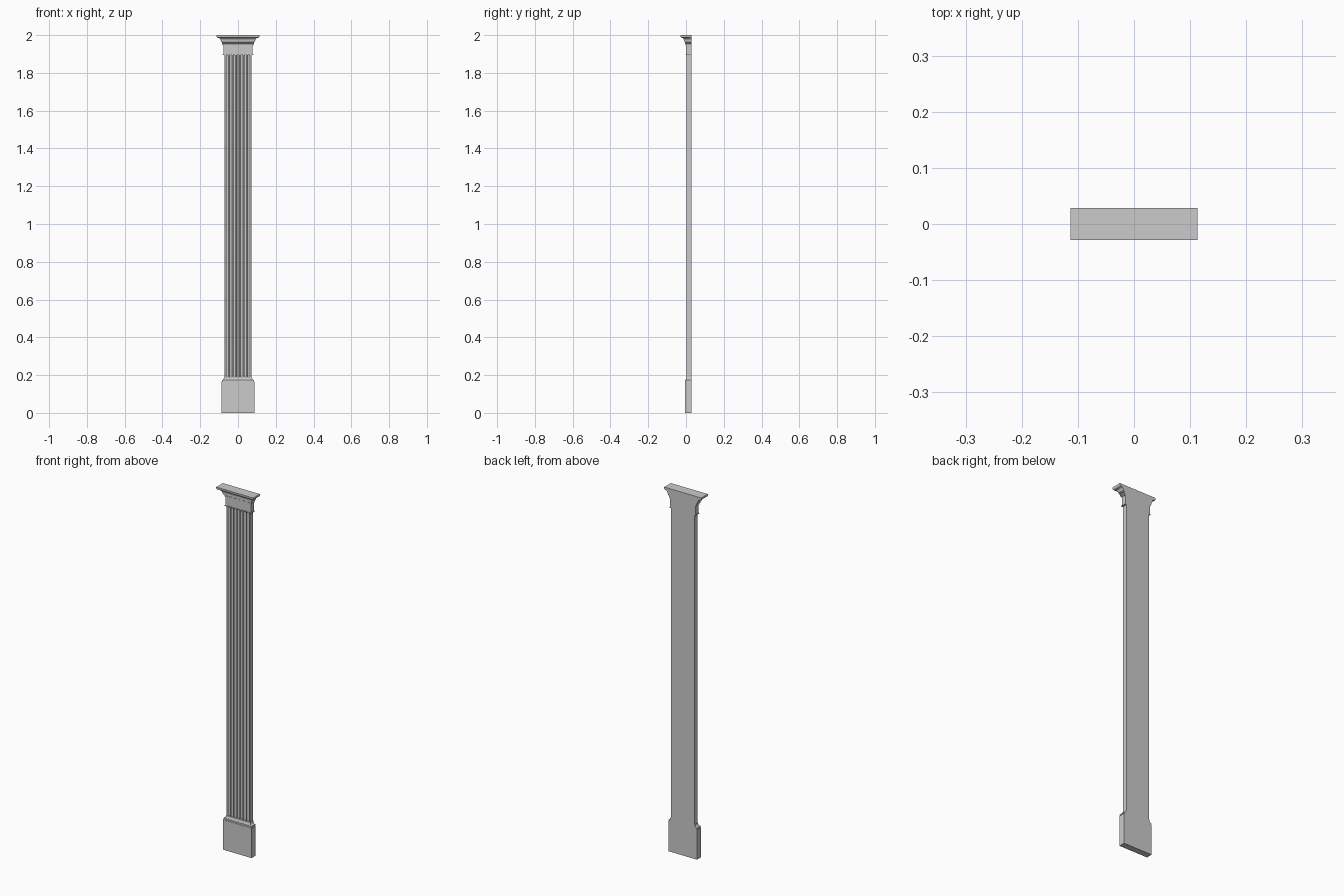
import bpy, bmesh, math

if "Cube" in bpy.data.objects:
    bpy.data.objects.remove(bpy.data.objects["Cube"])

BACK = 0.0285


def finish(name, bm, smooth=False):
    bmesh.ops.recalc_face_normals(bm, faces=bm.faces[:])
    mesh = bpy.data.meshes.new(name)
    bm.to_mesh(mesh)
    bm.free()
    ob = bpy.data.objects.new(name, mesh)
    bpy.context.collection.objects.link(ob)
    if smooth:
        bpy.ops.object.select_all(action='DESELECT')
        bpy.context.view_layer.objects.active = ob
        ob.select_set(True)
        bpy.ops.object.shade_smooth_by_angle(angle=math.radians(35))
    return ob


def wrap(name, profile, smooth=False):
    """Flat-backed moulding: profile rows are (half width, front y, z)."""
    bm = bmesh.new()
    rings = [[bm.verts.new(p) for p in
              ((-h, BACK, z), (-h, f, z), (h, f, z), (h, BACK, z))]
             for h, f, z in profile]
    for a, b in zip(rings, rings[1:]):
        for i in range(4):
            j = (i + 1) % 4
            bm.faces.new((a[i], a[j], b[j], b[i]))
    bm.faces.new(rings[0])
    bm.faces.new(rings[-1])
    return finish(name, bm, smooth)


def arc(h0, z0, h1, z1, n=6, concave=True):
    """Quarter-ellipse run of (half width, z) points."""
    pts = []
    for i in range(n + 1):
        t = i / n * math.pi / 2
        u, v = (1 - math.cos(t), math.sin(t)) if concave else (math.sin(t), 1 - math.cos(t))
        pts.append((h0 + (h1 - h0) * u, z0 + (z1 - z0) * v))
    return pts


# Plinth block
wrap("plinth", [(0.087, -0.006, 0), (0.087, -0.006, 0.165)])

# Base moulding: fillet, then a curve sweeping in to the shaft
base = [(0.084, 0.165), (0.084, 0.169), (0.086, 0.169), (0.086, 0.174)]
base += arc(0.084, 0.174, 0.074, 0.190, concave=False)
wrap("base_moulding", [(h, 0.003 - (h - 0.0725) * 0.62, z) for h, z in base], True)

# Fluted shaft: front outline with round channels, extruded upwards
HALF, FRONT, COUNT, PITCH, R = 0.0715, 0.0035, 7, 0.0192, 0.0068
outline = [(-HALF, BACK), (-HALF, FRONT)]
for k in range(COUNT):
    cx = (k - (COUNT - 1) / 2) * PITCH
    for i in range(9):
        a = math.pi * (1 - i / 8)
        outline.append((cx + R * math.cos(a), FRONT + R * math.sin(a)))
outline += [(HALF, FRONT), (HALF, BACK)]
bm = bmesh.new()
face = bm.faces.new([bm.verts.new((x, y, 0.185)) for x, y in outline])
top = bmesh.ops.extrude_face_region(bm, geom=[face])
bmesh.ops.translate(bm, vec=(0, 0, 1.715),
                    verts=[g for g in top["geom"] if isinstance(g, bmesh.types.BMVert)])
finish("fluted_shaft", bm, True)

# Capital: lower bead, neck, stepped fillets, cove and top slab
cap = [(0.080, 1.894), (0.0815, 1.896), (0.080, 1.899), (0.078, 1.899), (0.078, 1.946),
       (0.082, 1.946), (0.082, 1.953), (0.085, 1.955), (0.085, 1.962),
       (0.089, 1.963), (0.089, 1.969)]
cap += arc(0.091, 1.969, 0.108, 1.986)
cap += [(0.111, 1.988), (0.113, 1.992), (0.113, 2.0)]
wrap("capital", [(h, -0.0285 + (0.113 - h) * 0.85, z) for h, z in cap], True)
